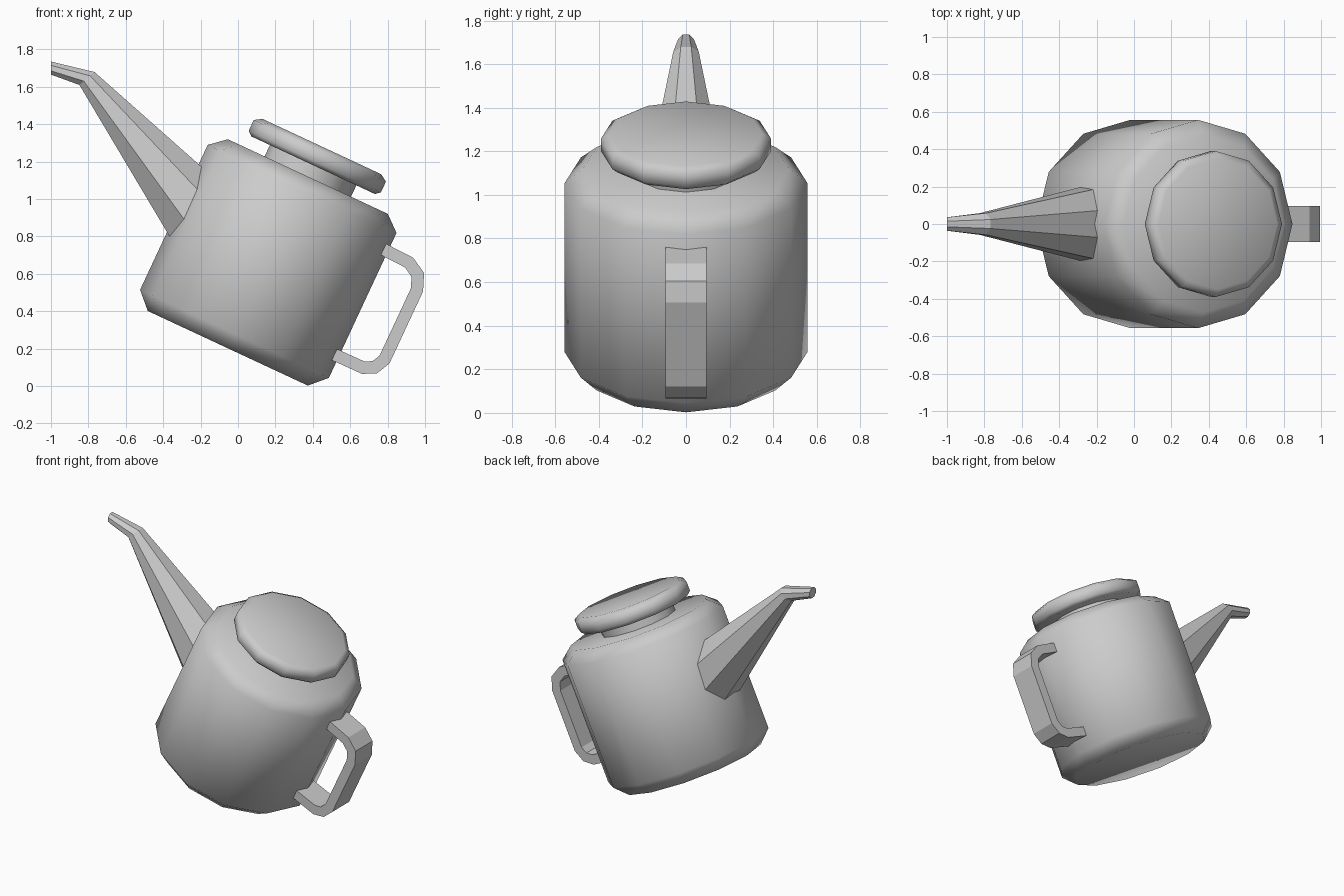
import bpy, bmesh, math
from mathutils import Vector, Matrix

cube = bpy.data.objects.get("Cube")
if cube:
    bpy.data.objects.remove(cube, do_unlink=True)

grey = bpy.data.materials.new("light_grey")
grey.use_nodes = True
grey.diffuse_color = (0.6, 0.6, 0.6, 1)
grey.node_tree.nodes["Principled BSDF"].inputs["Base Color"].default_value = (0.6, 0.6, 0.6, 1)

TILT = Matrix.Rotation(math.radians(25), 4, 'Y')   # the pot leans as if pouring
AXIS_X = -0.135                                    # pot axis in the untilted frame


def loft(name, rings, matrix=Matrix(), smooth=False):
    """Skin closed rings of points, cap both ends."""
    bm = bmesh.new()
    loops = [[bm.verts.new(matrix @ Vector(p)) for p in ring] for ring in rings]
    n = len(loops[0])
    for a, b in zip(loops, loops[1:]):
        for i in range(n):
            j = (i + 1) % n
            bm.faces.new((a[i], a[j], b[j], b[i]))
    bm.faces.new(loops[0][::-1])
    bm.faces.new(loops[-1])
    bmesh.ops.recalc_face_normals(bm, faces=bm.faces)
    mesh = bpy.data.meshes.new(name)
    bm.to_mesh(mesh)
    bm.free()
    mesh.materials.append(grey)
    obj = bpy.data.objects.new(name, mesh)
    bpy.context.collection.objects.link(obj)
    if smooth:
        bpy.ops.object.select_all(action='DESELECT')
        obj.select_set(True)
        bpy.context.view_layer.objects.active = obj
        bpy.ops.object.shade_smooth_by_angle(angle=math.radians(70))
    return obj


def turned(name, profile, sides=12):
    """Revolve (radius, height) points around the leaning pot axis."""
    rings = []
    for r, h in profile:
        angles = [math.tau * i / sides for i in range(sides)]
        rings.append([(AXIS_X + r * math.cos(a), r * math.sin(a), h) for a in angles])
    return loft(name, rings, TILT, smooth=True)


# Body, lid neck and lid
turned("body", [(0.472, 0.16), (0.557, 0.245), (0.557, 1.1), (0.472, 1.173)])
turned("lid_neck", [(0.255, 1.15), (0.255, 1.26)])
turned("lid", [(0.365, 1.24), (0.39, 1.262), (0.39, 1.325), (0.35, 1.35)])

# Spout: octagonal rings given by upper point, lower point and half width
spout = []
for top, bottom, width in [((-1, 1.735), (-1, 1.665), 0.036),
                           ((-0.767, 1.679), (-0.848, 1.61), 0.058),
                           ((-0.007, 1.006), (-0.333, 0.745), 0.21)]:
    t, b = Vector((top[0], 0, top[1])), Vector((bottom[0], 0, bottom[1]))
    centre, up = (t + b) / 2, (t - b) / 2
    grow = 1 / math.cos(math.pi / 8)
    angles = [math.pi / 8 + i * math.pi / 4 for i in range(8)]
    spout.append([centre + grow * (up * math.cos(a) + Vector((0, width, 0)) * math.sin(a))
                  for a in angles])
loft("spout", spout)

# Handle: flat band swept along a rounded bracket
path = [Vector((x, 0, z)) for x, z in [(0.34, 0.993), (0.55, 0.985), (0.62, 0.945), (0.65, 0.87),
                                       (0.65, 0.46), (0.62, 0.4), (0.565, 0.372), (0.34, 0.37)]]
HALF_W, HALF_T = 0.095, 0.033
band = []
for i, p in enumerate(path):
    before = (p - path[i - 1]).normalized() if i else (path[1] - p).normalized()
    after = (path[i + 1] - p).normalized() if i < len(path) - 1 else before
    tangent = (before + after).normalized()
    out = Vector((-tangent.z, 0, tangent.x)) * (HALF_T / tangent.dot(before))
    side = Vector((0, HALF_W, 0))
    band.append([p + out + side, p + out - side, p - out - side, p - out + side])
loft("handle", band, TILT)
